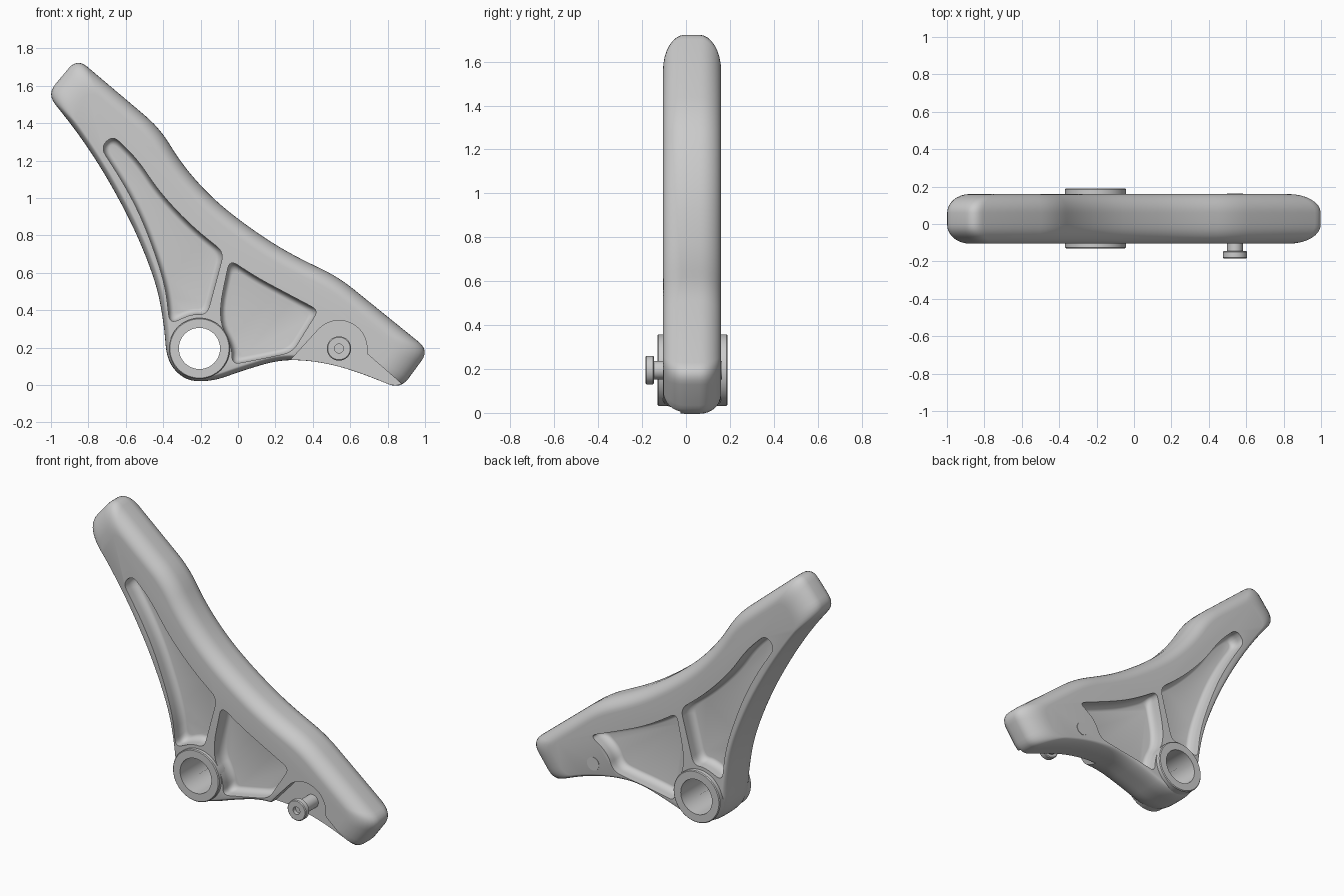
import bpy, bmesh, math
from mathutils import Vector

if "Cube" in bpy.data.objects:
    bpy.data.objects.remove(bpy.data.objects["Cube"])

MID = 0.0275          # middle plane of the casting in y
HALF = 0.1325         # half thickness
S = 9                 # "fully smooth" corner cut


def offset(pts, k):
    """Move each control edge inwards by k times its own inset value."""
    n = len(pts)
    P = [Vector(p[:2]) for p in pts]
    area = sum(P[i].x * P[(i + 1) % n].y - P[(i + 1) % n].x * P[i].y for i in range(n))
    sg = 1 if area > 0 else -1
    out = []
    for i in range(n):
        a = (P[i] - P[i - 1]).normalized()
        b = (P[(i + 1) % n] - P[i]).normalized()
        na, nb = Vector((-a.y, a.x)) * sg, Vector((-b.y, b.x)) * sg
        da, db = pts[i - 1][2] * k, pts[i][2] * k
        cr = a.x * b.y - a.y * b.x
        if abs(cr) > 0.3:
            w = (P[i] + nb * db) - (P[i] + na * da)
            out.append(P[i] + na * da + a * ((w.x * b.y - w.y * b.x) / cr))
        else:
            out.append(P[i] + (na + nb).normalized() * (da + db) / 2)
    return out


def rounded(P, cuts, seg=6):
    """Replace every control corner by a short quadratic curve."""
    res, n = [], len(P)
    for i in range(n):
        p, q, r = P[i], P[i - 1], P[(i + 1) % n]
        a = p + (q - p) * min(cuts[i] / (q - p).length, 0.48)
        b = p + (r - p) * min(cuts[i] / (r - p).length, 0.48)
        for j in range(seg + 1):
            t = j / seg
            res.append(a * (1 - t) ** 2 + p * 2 * t * (1 - t) + b * t * t)
    return res


def loft(name, pts, layers):
    """Solid from a front profile of (x, z, inset, corner cut) and (y, inset factor) layers."""
    bm = bmesh.new()
    rings = []
    for y, k in layers:
        ring = rounded(offset(pts, k), [p[3] for p in pts])
        rings.append([bm.verts.new((v.x, y, v.y)) for v in ring])
    n = len(rings[0])
    for A, B in zip(rings, rings[1:]):
        for i in range(n):
            j = (i + 1) % n
            bm.faces.new((A[i], A[j], B[j], B[i]))
    bm.faces.new(rings[0])
    bm.faces.new(rings[-1])
    return finish(name, bm)


def lathe(name, cx, cz, profile, seg=64):
    """Closed (radius, y) profile turned about a y axis."""
    bm = bmesh.new()
    rings = [[bm.verts.new((cx + r * math.cos(2 * math.pi * i / seg), y,
                            cz + r * math.sin(2 * math.pi * i / seg)))
              for i in range(seg)] for r, y in profile]
    for k in range(len(rings)):
        A, B = rings[k - 1], rings[k]
        for i in range(seg):
            j = (i + 1) % seg
            bm.faces.new((A[i], A[j], B[j], B[i]))
    return finish(name, bm)


def finish(name, bm):
    bmesh.ops.recalc_face_normals(bm, faces=bm.faces)
    me = bpy.data.meshes.new(name)
    bm.to_mesh(me)
    bm.free()
    ob = bpy.data.objects.new(name, me)
    bpy.context.collection.objects.link(ob)
    return ob


def select(ob):
    bpy.ops.object.select_all(action='DESELECT')
    ob.select_set(True)
    bpy.context.view_layer.objects.active = ob


def cut(target, cutter):
    cutter.hide_render = True
    select(target)
    m = target.modifiers.new("cut", 'BOOLEAN')
    m.operation, m.solver, m.object = 'DIFFERENCE', 'EXACT', cutter
    bpy.ops.object.modifier_apply(modifier=m.name)
    bpy.data.objects.remove(cutter)


# Bracket body: rounded top flange, blunt ends, drafted lower edges
T, E, L = 0.08, 0.16, 0.03
outline = [
    (-1.021, 1.555, E, .07), (-.86, 1.747, T, .07), (-.42, 1.375, T, .1),
    (-.30, 1.18, T, S), (-.15, 1.01, T, S), (.02, .87, T, S), (.25, .715, T, S),
    (.54, .575, T, .1), (1.022, .185, E, .07), (.87, -.022, L, .07),
    (.6, .085, L, S), (.4, .13, L, S), (.22, .135, L, S), (.02, .075, L, S),
    (-.132, .02, L, S), (-.278, .02, L, S), (-.38, .122, L, S), (-.395, .32, L, S),
    (-.435, .54, L, S), (-.55, .83, L, S), (-.70, 1.11, L, S), (-.85, 1.34, L, S)]
D, N = 0.1, 8
quarter = [(D * math.sin(a * math.pi / 2 / N), 1 - math.cos(a * math.pi / 2 / N))
           for a in range(N + 1)]
back = [(MID + HALF - D + y, k) for y, k in quarter]
front = [(2 * MID - y, k) for y, k in reversed(back)]
body = loft("bracket_body", outline, front + back)

# Web pockets on both sides, with filleted floors
upper = [(-.735, 1.27, .05), (-.67, 1.335, .05), (-.54, 1.21, .1), (-.42, 1.03, S),
         (-.25, .85, S), (-.075, .71, .05), (-.165, .375, .05), (-.25, .38, S),
         (-.365, .325, .05), (-.39, .55, S), (-.5, .86, S), (-.6, 1.06, S)]
start = [(-.045, .67, .05), (.1, .575, S), (.25, .495, S)]
end = [(.15, .145, S), (-.03, .11, .04), (-.035, .22, S), (-.11, .36, S)]
lower_front = start + [(.43, .40, .04), (.29, .175, .05)] + end
lower_back = start + [(.56, .37, .04), (.44, .29, S), (.40, .185, .05), (.29, .165, S)] + end
DEPTH, F = 0.09, 0.05
wall = [(MID + HALF - DEPTH + F * (1 - math.cos(a * math.pi / 12)),
         1 - math.sin(a * math.pi / 12)) for a in range(7)] + [(0.3, 0)]
for side, shapes in ((1, (upper, lower_back)), (-1, (upper, lower_front))):
    for shape in shapes:
        prof = [(x, z, .03, c) for x, z, c in shape]
        cut(body, loft("pocket_cutter", prof, [(MID + side * (y - MID), k) for y, k in wall]))

# Open recess around the pin on the front side
PX, PZ = 0.54, 0.195
arc = [(PX + .15 * math.cos(math.radians(a)), PZ + .15 * math.sin(math.radians(a)), 0, .01)
       for a in range(140, -11, -10)]
recess = ([(.26, -.1, 0, .01), (.26, .11, 0, .01)] + arc +
          [(.905, -.02, 0, .01), (.905, -.1, 0, .01)])
cut(body, loft("recess_cutter", recess, [(-.3, 0), (-.025, 0)]))

# Bore and hub sleeve
HX, HZ = -0.206, 0.195
cut(body, lathe("bore_cutter", HX, HZ, [(.0005, -.3), (.14, -.3), (.14, .3), (.0005, .3)]))
hub = lathe("hub_sleeve", HX, HZ, [(.11, -.13), (.158, -.13), (.163, -.125),
                                   (.163, .185), (.158, .19), (.11, .19)])

# Headed pin with a centre hole
pin = lathe("pin", PX, PZ, [(.024, -.185), (.06, -.185), (.065, -.18), (.065, -.15),
                            (.06, -.145), (.042, -.145), (.042, .163), (.0005, .163),
                            (.0005, -.16), (.024, -.16)], 40)

for ob in (body, hub, pin):
    select(ob)
    bpy.ops.object.shade_smooth_by_angle(angle=math.radians(30))
